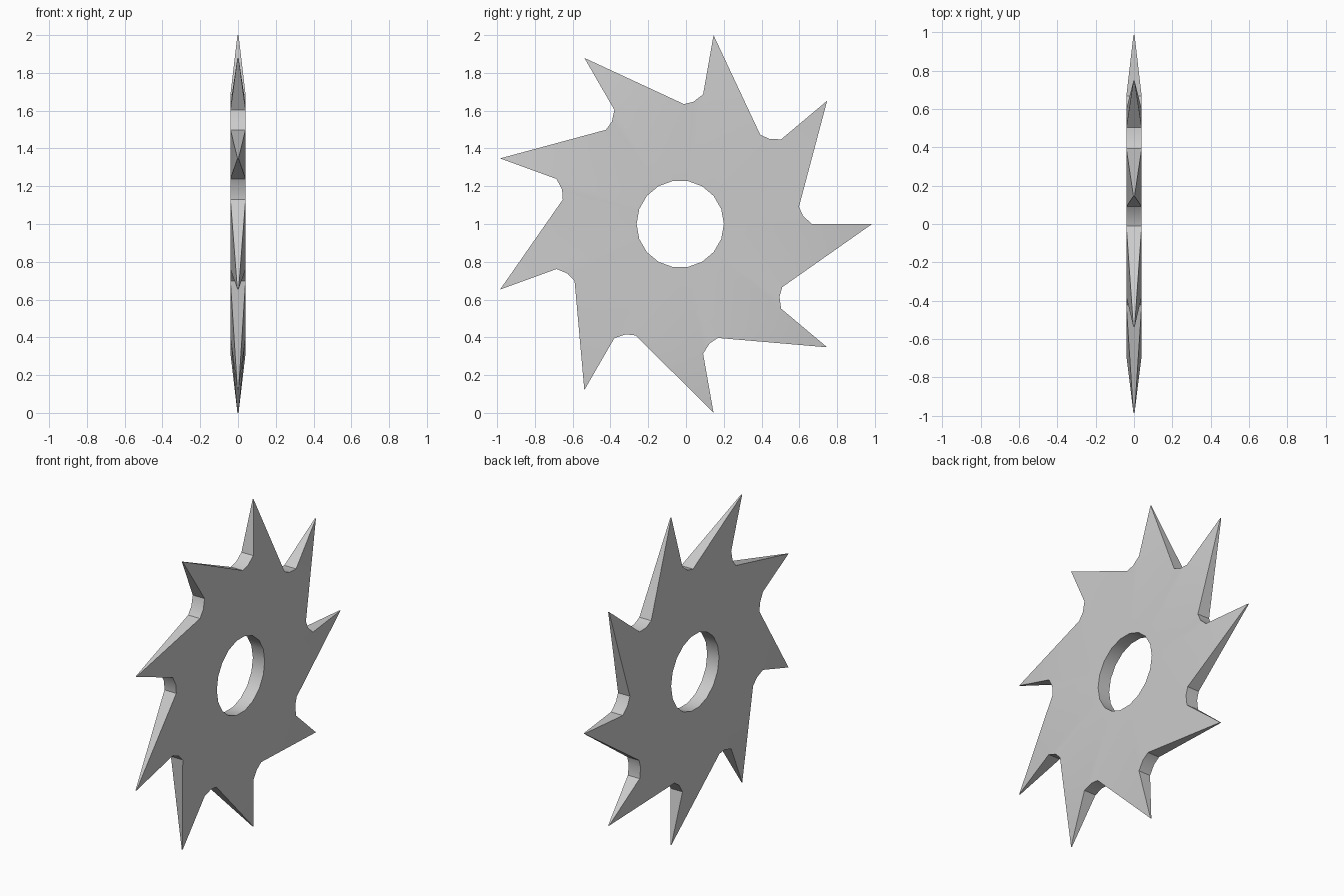
import bpy, bmesh
from math import sin, cos, radians

if "Cube" in bpy.data.objects:
    bpy.data.objects.remove(bpy.data.objects["Cube"])

TEETH = 9
STEP = 360 / TEETH
R_TIP, R_HOLE = 1.0154, 0.231
HALF, HALF_TIP = 0.04, 0.003      # half thickness of the body and of the tooth tips
CY, CZ = -0.0305, 1.0             # blade axis
GULLET = [(0.697, 0.0), (0.650, 0.043), (0.6285, 0.091)]  # rounded notch behind a tooth

bm = bmesh.new()


def vert(x, u, v, deg):
    """Point (u, v) turned about the blade axis."""
    a = radians(deg)
    return bm.verts.new((x, CY + u * cos(a) - v * sin(a), CZ + u * sin(a) + v * cos(a)))


def side(s):
    """Vertices of one blade face: per tooth a tip, three gullet points, two hole points."""
    rows = []
    for i in range(TEETH):
        d = i * STEP
        tip = vert(s * HALF_TIP, R_TIP, 0, d)
        notch = [vert(s * HALF, u, v, d) for u, v in GULLET]
        hole = [vert(s * HALF, R_HOLE, 0, d + k * STEP / 2) for k in (0, 1)]
        rows.append([tip] + notch + hole)
    return rows


sides = [side(1), side(-1)]

# Flat faces with tapered teeth
for rows in sides:
    for i in range(TEETH):
        tip, a, m, b, h0, h1 = rows[i]
        tip2, a2, _, _, h2, _ = rows[(i + 1) % TEETH]
        for f in ((h0, a, m), (h0, m, b), (h0, b, h1), (h1, b, a2), (h1, a2, h2), (b, tip2, a2)):
            bm.faces.new(f)

# Rim and bore walls joining the two faces
for order in ((0, 1, 2, 3), (4, 5)):
    loops = [[row[k] for row in rows for k in order] for rows in sides]
    n = len(loops[0])
    for i in range(n):
        j = (i + 1) % n
        bm.faces.new((loops[0][i], loops[0][j], loops[1][j], loops[1][i]))

bmesh.ops.recalc_face_normals(bm, faces=bm.faces[:])
mesh = bpy.data.meshes.new("saw_blade")
bm.to_mesh(mesh)
bm.free()

blade = bpy.data.objects.new("saw_blade", mesh)
bpy.context.collection.objects.link(blade)
bpy.context.view_layer.objects.active = blade
blade.select_set(True)
bpy.ops.object.shade_smooth_by_angle(angle=radians(30))
